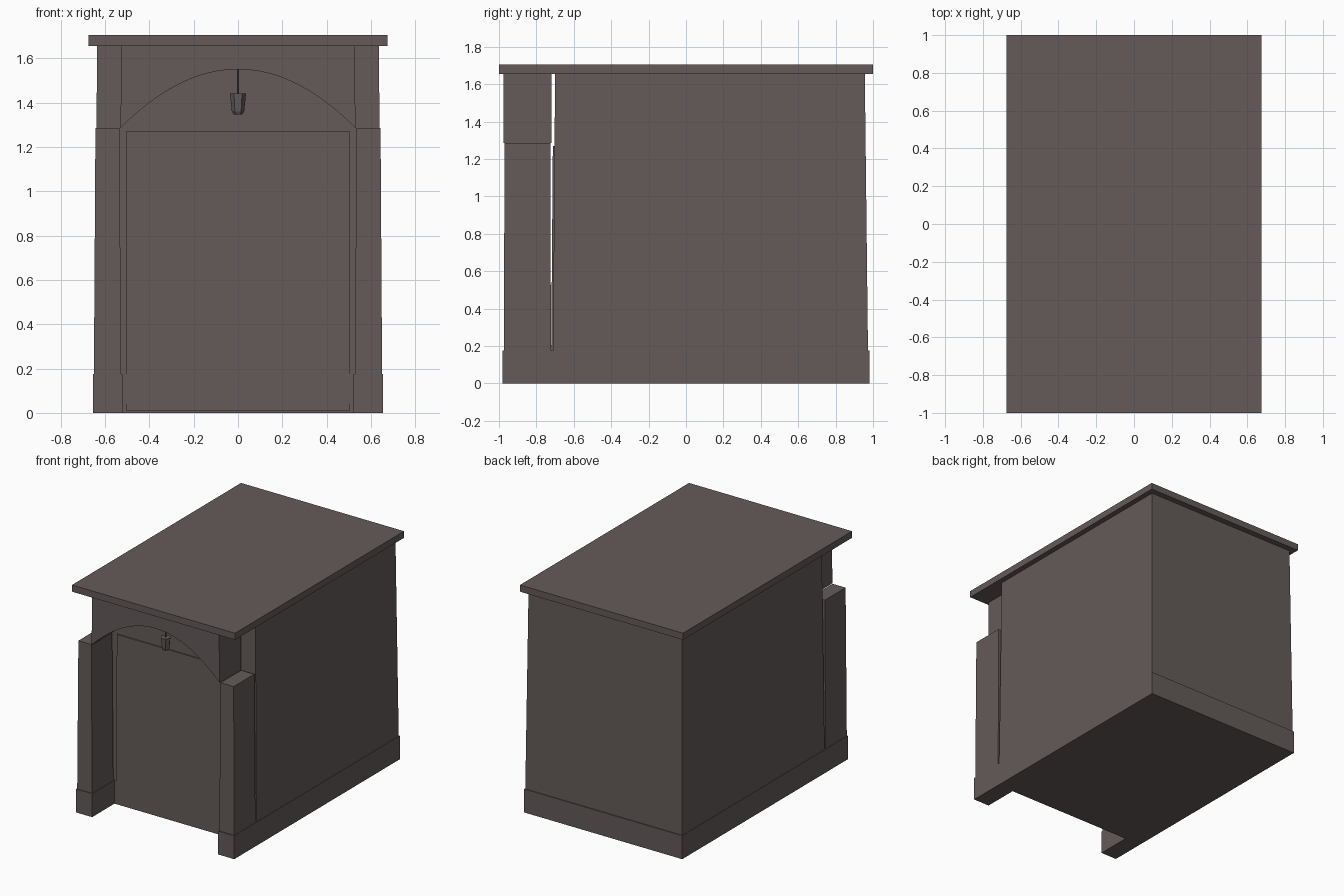
import bpy, bmesh, math

if "Cube" in bpy.data.objects:
    bpy.data.objects.remove(bpy.data.objects["Cube"])

stone = bpy.data.materials.new("warm dark grey")
stone.diffuse_color = (0.127, 0.104, 0.100, 1)
stone.use_nodes = True
stone.node_tree.nodes["Principled BSDF"].inputs["Base Color"].default_value = stone.diffuse_color


def finish(bm, name):
    bmesh.ops.recalc_face_normals(bm, faces=bm.faces)
    mesh = bpy.data.meshes.new(name)
    bm.to_mesh(mesh)
    bm.free()
    mesh.materials.append(stone)
    ob = bpy.data.objects.new(name, mesh)
    bpy.context.collection.objects.link(ob)
    return ob


def loft(name, lower, upper):
    """Solid between two matching outlines."""
    bm = bmesh.new()
    a = [bm.verts.new(p) for p in lower]
    b = [bm.verts.new(p) for p in upper]
    n = len(a)
    bm.faces.new(a)
    bm.faces.new(b)
    for i in range(n):
        j = (i + 1) % n
        bm.faces.new((a[i], a[j], b[j], b[i]))
    return finish(bm, name)


def rect(x0, x1, y0, y1, z):
    return [(x0, y0, z), (x1, y0, z), (x1, y1, z), (x0, y1, z)]


# Roof slab
loft("roof_slab", rect(-.675, .675, -1, 1, 1.655), rect(-.675, .675, -1, 1, 1.705))

# Plinth, notched at the front for the doorway
outline = [(-.655, -.98), (-.522, -.98), (-.522, -.715), (.522, -.715),
           (.522, -.98), (.655, -.98), (.655, .98), (-.655, .98)]
loft("plinth", [(x, y, 0) for x, y in outline], [(x, y, .175) for x, y in outline])

# Tapered main body
loft("main_body", rect(-.65, .65, -.711, .973, .175), rect(-.635, .635, -.70, .956, 1.655))

# Front pillars, mirrored
for s, side in ((1, "right"), (-1, "left")):
    loft(side + "_pillar",
         rect(s * .527, s * .65, -.974, -.722, .175),
         rect(s * .535, s * .643, -.970, -.7255, 1.285))

# Arched header between the pillars
N = 24
curve = []
for i in range(N + 1):
    t = -1 + 2 * i / N
    curve.append((.53 * t, 1.55 - .265 * t * t))
profile = curve + [(.526, 1.655), (-.526, 1.655)]
loft("arch_header", [(x, -.975, z) for x, z in profile], [(x, -.72, z) for x, z in profile])

# Door panel, a thin plate on the front of the body
loft("door_panel", rect(-.505, .505, -.722, -.69, .01), rect(-.505, .505, -.712, -.69, 1.27))


# Hanging lantern
def ring(r, z, n=6):
    return [(r * math.cos(2 * math.pi * k / n), -.855 + r * math.sin(2 * math.pi * k / n), z)
            for k in range(n)]


loft("lantern_rod", ring(.004, 1.435), ring(.004, 1.56))
loft("lantern_body", ring(.028, 1.36), ring(.036, 1.44))
loft("lantern_base", ring(.020, 1.347), ring(.028, 1.36))
